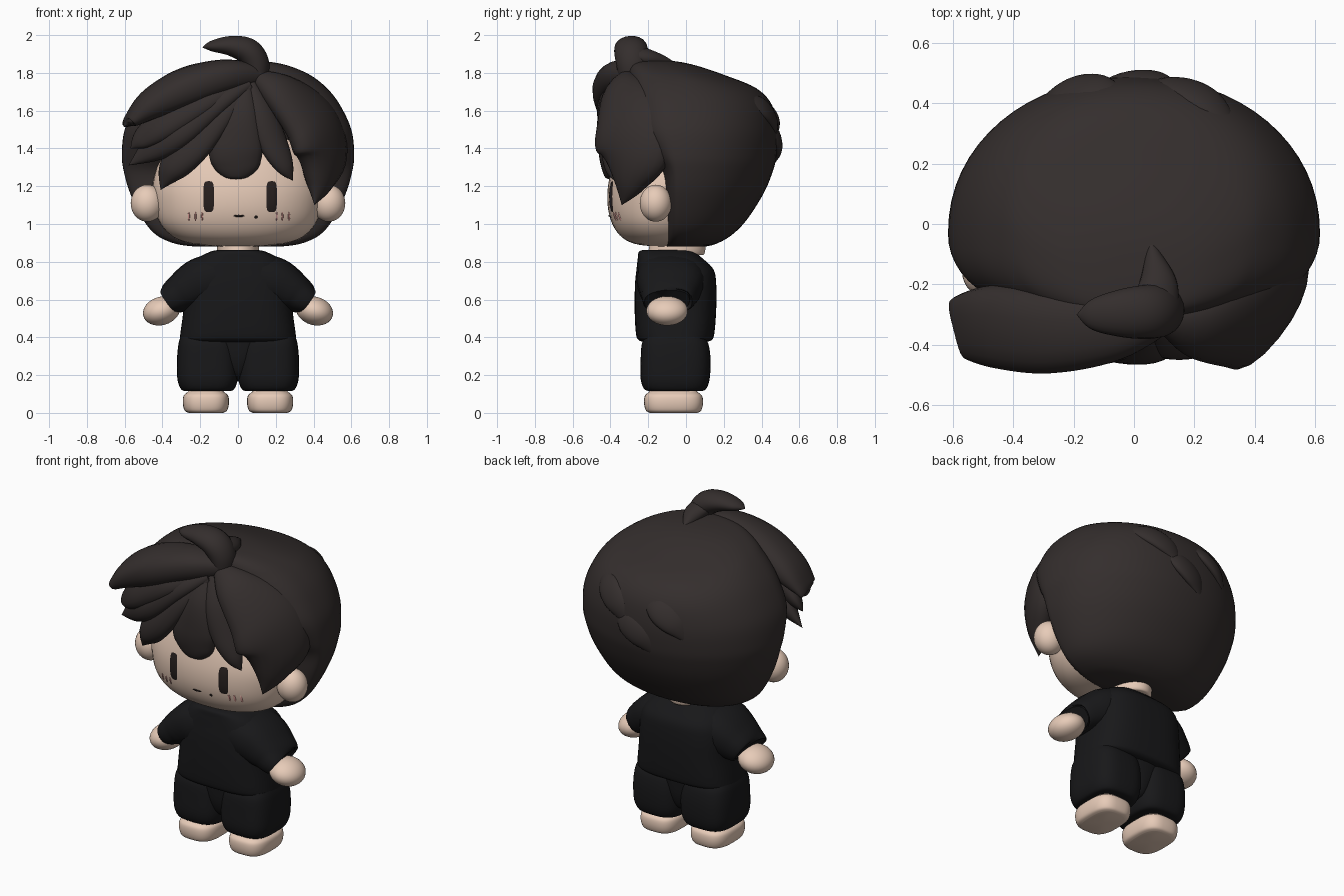
import bpy, bmesh, math
from mathutils import Vector


def material(name, rgb):
    m = bpy.data.materials.new(name)
    m.diffuse_color = (*rgb, 1)
    return m


SKIN = material("skin", (0.80, 0.60, 0.48))
HAIR = material("hair", (0.034, 0.027, 0.026))
CLOTH = material("cloth", (0.009, 0.009, 0.010))
INK = material("ink", (0.02, 0.014, 0.013))
PINK = material("pink", (0.75, 0.36, 0.33))


def smooth_rows(rows, steps):
    """Catmull-Rom interpolation of equal-length tuples."""
    r = [Vector(a) for a in rows]
    out = []
    for i in range(len(r) - 1):
        a, b, c, d = r[max(i - 1, 0)], r[i], r[i + 1], r[min(i + 2, len(r) - 1)]
        for k in range(steps):
            t = k / steps
            out.append(0.5 * (2 * b + (c - a) * t + (2 * a - 5 * b + 4 * c - d) * t * t
                              + (3 * b - a - 3 * c + d) * t ** 3))
    return out + [r[-1]]


def superpoint(angle, p):
    c, s = math.cos(angle), math.sin(angle)
    return math.copysign(abs(c) ** (2 / p), c), math.copysign(abs(s) ** (2 / p), s)


def skin_rings(name, rings, mat):
    """Join rings of points into a closed skin with fan ends."""
    bm = bmesh.new()
    loops = [[bm.verts.new(p) for p in ring] for ring in rings]
    n = len(loops[0])
    for a, b in zip(loops, loops[1:]):
        for i in range(n):
            bm.faces.new((a[i], a[(i + 1) % n], b[(i + 1) % n], b[i]))
    for loop in (loops[0], loops[-1]):
        mid = bm.verts.new(sum((v.co for v in loop), Vector()) / n)
        for i in range(n):
            bm.faces.new((loop[i], loop[(i + 1) % n], mid))
    bmesh.ops.remove_doubles(bm, verts=bm.verts, dist=1e-5)
    bmesh.ops.recalc_face_normals(bm, faces=bm.faces)
    me = bpy.data.meshes.new(name)
    bm.to_mesh(me)
    bm.free()
    me.materials.append(mat)
    ob = bpy.data.objects.new(name, me)
    bpy.context.collection.objects.link(ob)
    return ob


def stack(name, rows, mat, p=2.2, x0=0, ymid=None, steps=5, n=48, pfront=None):
    """Horizontal sections: (z, half width, front y, back y)."""
    rings = []
    for z, hw, yf, yb in smooth_rows(rows, steps):
        yc = (yf + yb) / 2 if ymid is None else min(ymid, (yf + yb) / 2)
        ring = []
        for i in range(n):
            a = 2 * math.pi * i / n
            c, s = superpoint(a, pfront if pfront and i > n / 2 else p)
            ring.append((x0 + max(hw, 0) * c, yc + s * (yb - yc if s > 0 else yc - yf), z))
        rings.append(ring)
    return skin_rings(name, rings, mat)


def lock(name, rows, mat=HAIR, centre=(0, 0, 1.3), p=2, n=20):
    """Flattened tube along a path: (x, y, z, half width, half thickness)."""
    pts = smooth_rows(rows, 7)
    pos = [Vector(q[:3]) for q in pts]
    rings = []
    for i, q in enumerate(pts):
        t = (pos[min(i + 1, len(pos) - 1)] - pos[max(i - 1, 0)]).normalized()
        out = pos[i] - Vector(centre)
        out = (out - t * out.dot(t)).normalized()
        side = t.cross(out)
        ring = []
        for k in range(n):
            c, s = superpoint(2 * math.pi * k / n, p)
            ring.append(pos[i] + side * c * max(q[3], 0) + out * s * max(q[4], 0))
        rings.append(ring)
    return skin_rings(name, rings, mat)


def ball(name, loc, radii, mat, rot=(0, 0, 0)):
    bpy.ops.mesh.primitive_uv_sphere_add(segments=32, ring_count=18, location=loc, rotation=rot)
    ob = bpy.context.object
    ob.name, ob.scale = name, radii
    ob.data.materials.append(mat)
    return ob


# head and neck
face = stack("face", [(0.882, 0.1, -0.18, 0.02), (0.895, 0.24, -0.27, 0.06), (0.93, 0.34, -0.34, 0.1),
                      (1.0, 0.41, -0.39, 0.15), (1.1, 0.445, -0.415, 0.2), (1.22, 0.45, -0.41, 0.2),
                      (1.36, 0.41, -0.37, 0.2), (1.5, 0.35, -0.28, 0.15), (1.6, 0.2, -0.2, 0.1)], SKIN)
stack("neck", [(0.835, 0.09, -0.2, 0.08), (0.85, 0.11, -0.2, 0.1), (0.96, 0.11, -0.18, 0.11)], SKIN, 2)

# hair shell
cap = stack("hair_cap", [(0.88, 0.22, -0.1, 0.1), (0.895, 0.33, -0.11, 0.16), (0.94, 0.43, -0.115, 0.24),
                         (1.02, 0.5, -0.12, 0.32), (1.16, 0.57, -0.125, 0.41), (1.28, 0.605, -0.14, 0.46),
                         (1.37, 0.615, -0.21, 0.48), (1.5, 0.6, -0.3, 0.485), (1.63, 0.54, -0.31, 0.455),
                         (1.72, 0.47, -0.31, 0.37), (1.79, 0.38, -0.31, 0.2), (1.84, 0.26, -0.3, 0.05),
                         (1.862, 0.14, -0.27, -0.06), (1.868, 0.02, -0.2, -0.16)],
            HAIR, 2.1, ymid=-0.03, n=64, pfront=2.8)

# fringe swept to one side
lock("fringe_top", [(0.13, -0.29, 1.79, 0.05, 0.05), (-0.06, -0.34, 1.785, 0.11, 0.085),
                    (-0.27, -0.35, 1.725, 0.145, 0.1), (-0.45, -0.34, 1.64, 0.14, 0.08),
                    (-0.56, -0.34, 1.555, 0.11, 0.04), (-0.585, -0.345, 1.53, 0.08, 0.015),
                    (-0.595, -0.35, 1.52, 0, 0)], centre=(0, -0.24, 1.2), p=2.4)
lock("fringe_upper", [(0.06, -0.35, 1.75, 0.02, 0.02), (-0.17, -0.39, 1.66, 0.09, 0.06),
                      (-0.38, -0.36, 1.54, 0.11, 0.07), (-0.51, -0.33, 1.45, 0.07, 0.04),
                      (-0.57, -0.32, 1.40, 0, 0)])
lock("fringe_middle", [(0.06, -0.36, 1.74, 0.03, 0.03), (-0.1, -0.40, 1.65, 0.07, 0.05),
                       (-0.3, -0.38, 1.50, 0.1, 0.07), (-0.45, -0.33, 1.40, 0.08, 0.055),
                       (-0.58, -0.30, 1.31, 0, 0)])
lock("fringe_lower", [(0.06, -0.36, 1.73, 0.03, 0.03), (-0.08, -0.40, 1.58, 0.07, 0.05),
                      (-0.23, -0.39, 1.42, 0.1, 0.06), (-0.35, -0.35, 1.29, 0.08, 0.06),
                      (-0.41, -0.34, 1.18, 0, 0)])
lock("fringe_centre", [(0.05, -0.34, 1.77, 0.02, 0.02), (0.02, -0.40, 1.6, 0.09, 0.05),
                       (-0.01, -0.41, 1.42, 0.14, 0.055), (-0.01, -0.40, 1.31, 0.125, 0.05),
                       (-0.01, -0.40, 1.25, 0.065, 0.03), (-0.01, -0.40, 1.235, 0, 0)])
lock("fringe_thin", [(0.06, -0.34, 1.77, 0.02, 0.02), (0.12, -0.38, 1.6, 0.075, 0.05),
                     (0.19, -0.39, 1.42, 0.08, 0.05), (0.25, -0.39, 1.3, 0.05, 0.035),
                     (0.29, -0.38, 1.23, 0, 0)])
lock("side_lock", [(0.08, -0.31, 1.79, 0.03, 0.03), (0.22, -0.33, 1.70, 0.13, 0.08),
                   (0.38, -0.29, 1.54, 0.22, 0.10), (0.44, -0.27, 1.38, 0.22, 0.095),
                   (0.43, -0.30, 1.22, 0.1, 0.065), (0.405, -0.34, 1.1, 0, 0)])

# crown tuft with its trailing ridge
lock("crown_tuft", [(0.1, -0.285, 1.76, 0.07, 0.06), (0.095, -0.285, 1.85, 0.085, 0.07),
                    (0.05, -0.29, 1.915, 0.09, 0.07), (-0.04, -0.295, 1.943, 0.08, 0.053),
                    (-0.14, -0.3, 1.942, 0.05, 0.028), (-0.19, -0.3, 1.935, 0, 0)],
     centre=(-0.05, -0.28, 1.75))
lock("crown_ridge", [(0.07, -0.29, 1.9, 0.08, 0.05), (0.08, -0.2, 1.88, 0.065, 0.045),
                     (0.065, -0.11, 1.855, 0.03, 0.03), (0.05, -0.04, 1.84, 0, 0)])

# low swooping strands hugging the back of the hair
bpy.context.view_layer.update()
for i, (x, z) in enumerate([(0.2, 1.6), (0.02, 1.45), (-0.17, 1.57)]):
    rows = []
    for dx, dz, w, t, sink in ((0.16, 0.05, 0, 0, 0.03), (0.05, 0.02, 0.07, 0.03, 0.015),
                               (-0.06, -0.05, 0.07, 0.03, 0.012), (-0.14, -0.16, 0, 0, 0.01)):
        hit = cap.ray_cast(Vector((x + dx, 2, z + dz)), Vector((0, -1, 0)))[1]
        rows.append((hit.x, hit.y - sink, hit.z, w, t))
    lock(f"back_strand_{i}", rows)

# shirt body and hips of the shorts
stack("shirt", [(0.375, 0.27, -0.22, 0.1), (0.385, 0.305, -0.25, 0.135), (0.42, 0.305, -0.265, 0.15),
                (0.55, 0.288, -0.272, 0.16), (0.68, 0.28, -0.27, 0.16), (0.76, 0.26, -0.262, 0.145),
                (0.82, 0.21, -0.255, 0.085), (0.852, 0.15, -0.25, 0.045), (0.862, 0.11, -0.23, 0.02)],
      CLOTH, 3)
stack("hips", [(0.17, 0.02, -0.12, 0.02), (0.2, 0.06, -0.18, 0.07), (0.28, 0.12, -0.215, 0.1),
               (0.39, 0.2, -0.225, 0.11)], CLOTH, 2.4)

# mirrored parts
for s, tag in ((-1, "left"), (1, "right")):
    ball(f"ear_{tag}", (0.48 * s, -0.16, 1.11), (0.088, 0.085, 0.098), SKIN)
    lock(f"sleeve_{tag}", [(0.08 * s, -0.08, 0.725, 0.18, 0.13), (0.2 * s, -0.08, 0.69, 0.18, 0.13),
                           (0.3 * s, -0.09, 0.635, 0.155, 0.105), (0.35 * s, -0.1, 0.602, 0.135, 0.085),
                           (0.364 * s, -0.1, 0.592, 0.12, 0.07)],
         CLOTH, centre=(0.1 * s, -0.1, 0.2), p=2.5)
    ball(f"hand_{tag}", (0.405 * s, -0.1, 0.54), (0.1, 0.11, 0.075), SKIN, (0, 0.3 * s, 0))
    stack(f"short_leg_{tag}", [(0.115, 0.11, -0.18, 0.07), (0.125, 0.14, -0.22, 0.105),
                               (0.18, 0.16, -0.24, 0.125), (0.28, 0.162, -0.24, 0.13),
                               (0.36, 0.155, -0.235, 0.12), (0.4, 0.145, -0.22, 0.1)],
          CLOTH, 3.2, x0=0.161 * s)
    stack(f"foot_{tag}", [(0.0, 0.09, -0.19, 0.06), (0.012, 0.112, -0.212, 0.08),
                          (0.05, 0.122, -0.222, 0.09), (0.09, 0.118, -0.218, 0.085),
                          (0.112, 0.095, -0.195, 0.06), (0.13, 0.08, -0.18, 0.05)],
          SKIN, 3, x0=0.17 * s)


# facial features draped on the face
def patch(name, x, z, hw, hh, mat, p=2):
    rings = []
    for r in (0.02, 0.35, 0.7, 1):
        ring = []
        for i in range(24):
            c, s = superpoint(2 * math.pi * i / 24, p)
            px, pz = x + hw * r * c, z + hh * r * s
            hit = face.ray_cast(Vector((px, -2, pz)), Vector((0, 1, 0)))[1]
            ring.append((px, hit.y - (0.005 if r < 1 else 0.001), pz))
        rings.append(ring)
    skin_rings(name, rings, mat)


for x in (-0.155, 0.178):
    patch("eye", x, 1.145, 0.028, 0.082, INK, 4)
patch("mouth", 0.005, 1.043, 0.03, 0.006, INK)
patch("mole", 0.096, 1.036, 0.008, 0.008, INK)
for x in (-0.26, -0.225, -0.19, 0.205, 0.235, 0.27):
    patch("blush", x, 1.04, 0.005, 0.024, PINK)

# shading
bpy.ops.object.select_all(action='SELECT')
bpy.context.view_layer.objects.active = face
bpy.ops.object.shade_smooth_by_angle(angle=math.radians(50))
